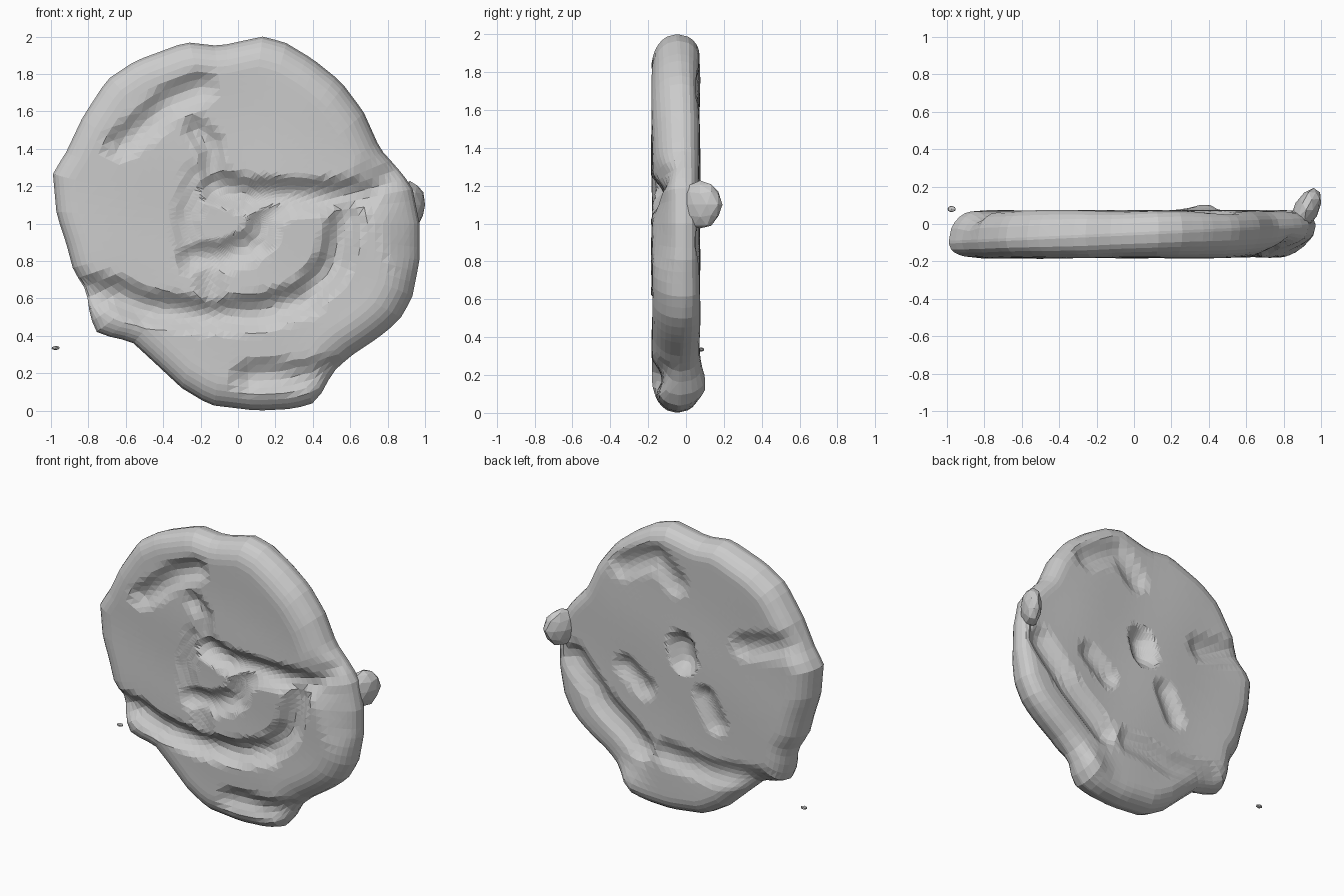
import bpy, bmesh, math, random
from mathutils import Vector, Matrix
from mathutils.geometry import intersect_point_line

if "Cube" in bpy.data.objects:
    bpy.data.objects.remove(bpy.data.objects["Cube"])

random.seed(3)
SEGS = 96

# Irregular silhouette (x, z), clockwise from the top
OUTLINE = [(.13, 2), (.25, 1.97), (.4, 1.88), (.55, 1.76), (.67, 1.6), (.76, 1.4), (.85, 1.3),
           (.93, 1.2), (.97, 1), (.97, .8), (.93, .6), (.86, .48), (.75, .39), (.6, .29),
           (.5, .2), (.46, .11), (.4, .04), (.3, .01), (.1, 0), (-.15, .03), (-.3, .12),
           (-.45, .26), (-.57, .37), (-.75, .41), (-.79, .5), (-.81, .64), (-.88, .75),
           (-.92, .9), (-.97, 1.05), (-.99, 1.27), (-.92, 1.38), (-.83, 1.57), (-.7, 1.77),
           (-.55, 1.87), (-.28, 1.97), (-.1, 1.95)]

# Pressed grooves: (depth, half width, path of x, z)
FRONT = [
    (.05, .10, [(-.62, 1.43), (-.48, 1.54), (-.36, 1.66), (-.2, 1.73)]),
    (.07, .11, [(-.88, .63), (-.65, .62), (-.5, .55), (-.2, .51), (.1, .52), (.36, .6), (.52, .8), (.58, 1.05)]),
    (.07, .11, [(.84, 1.27), (.7, 1.16), (.5, 1.14), (.25, 1.15), (.05, 1.15), (-.12, 1.2)]),
    (.04, .08, [(-.14, 1.28), (-.14, 1.42), (-.22, 1.5)]),
    (.05, .10, [(.42, 1.13), (.25, 1.12), (.16, 1.04), (.1, .9), (-.08, .82), (-.24, .82)]),
    (.02, .08, [(-.26, .84), (-.28, 1.02), (-.22, 1.25)]),
    (.05, .10, [(.06, .18), (.14, .19), (.3, .18), (.5, .2)]),
    (.05, .2, [(.78, 1.2), (.9, 1.1), (.96, .9)]),
    (.03, .09, [(-.16, .8), (-.14, .6)]),
]
BACK = [
    (.08, .12, [(-.01, 1.2), (-.03, 1.12)]),
    (.04, .11, [(.45, 1.65), (.32, 1.72), (.18, 1.78), (.04, 1.64)]),
    (.04, .11, [(-.5, 1.33), (-.6, 1.36), (-.95, 1.45)]),
    (.06, .12, [(.82, .9), (.6, .65), (.3, .42)]),
    (.04, .10, [(.42, .95), (.28, .84)]),
    (.04, .10, [(-.2, .9), (-.28, .74)]),
    (.04, .11, [(.1, .42), (-.25, .38), (-.62, .42)]),
]


def to_object(name, bm):
    bmesh.ops.recalc_face_normals(bm, faces=bm.faces[:])
    mesh = bpy.data.meshes.new(name)
    bm.to_mesh(mesh)
    bm.free()
    obj = bpy.data.objects.new(name, mesh)
    bpy.context.collection.objects.link(obj)
    return obj


def groove(grooves, x, z):
    """Deepest groove pressed at this point, with soft shoulders."""
    p, deepest = Vector((x, z)), 0
    for depth, width, path in grooves:
        for a, b in zip(path, path[1:]):
            q, t = intersect_point_line(p, a, b)
            t = max(0, min(1, t))
            d = (p - Vector(a).lerp(Vector(b), t)).length
            if d < width:
                deepest = max(deepest, depth * (1 - (d / width) ** 2) ** 1.5)
    return deepest


def radius(angle):
    """Distance from the disc centre to the silhouette."""
    ray = Vector((math.sin(angle), math.cos(angle)))
    pts = [Vector((x, z - 1)) for x, z in OUTLINE]
    for a, b in zip(pts, pts[1:] + pts[:1]):
        ca, cb = ray.x * a.y - ray.y * a.x, ray.x * b.y - ray.y * b.x
        if ca * cb <= 0 and ca != cb and (a + b).dot(ray) > 0:
            return a.lerp(b, ca / (ca - cb)).dot(ray)
    return .97


def bulge(edge, width):
    return math.sqrt(max(0, 1 - (1 - min(edge / width, 1)) ** 2))


def ripple(x, z):
    return .006 * math.sin(5 * x + 3 * z) * math.cos(6 * z - 2 * x)


def front_y(x, z, edge):
    b = bulge(edge, .16 + .05 * x)
    rim = -.06 + .045 * x
    return rim + (-.18 - rim + groove(FRONT, x, z) + ripple(x, z)) * b


def back_y(x, z, edge):
    b = bulge(edge, .12 - .03 * x)
    rim = -.045 + .045 * x
    foot = .04 * math.exp(-((x - .4) ** 2 + (z - .14) ** 2) / .012)
    return rim + (.07 - rim + foot - groove(BACK, x, z) + ripple(z, x)) * b


# Coiled bun disc: concentric rings, denser at the rounded rim
bm = bmesh.new()
radii = [radius(2 * math.pi * i / SEGS) for i in range(SEGS)]
steps = [i * .042 for i in range(1, 21)] + [.88, .915, .945, .97, .988, 1]


def add_ring(k, depth):
    ring = []
    for i, r in enumerate(radii):
        a = 2 * math.pi * i / SEGS
        x, z = math.sin(a) * r * k, 1 + math.cos(a) * r * k
        ring.append(bm.verts.new((x, depth(x, z, (1 - k) * r), z)))
    return ring


rings = [add_ring(k, front_y) for k in steps] + [add_ring(k, back_y) for k in reversed(steps)]
for lo, hi in zip(rings, rings[1:]):
    for i in range(SEGS):
        j = (i + 1) % SEGS
        bm.faces.new((lo[i], lo[j], hi[j], hi[i]))
for ring, depth in ((rings[0], front_y), (rings[-1], back_y)):
    centre = bm.verts.new((0, depth(0, 1, 1), 1))
    for i in range(SEGS):
        bm.faces.new((centre, ring[i], ring[(i + 1) % SEGS]))
bmesh.ops.triangulate(bm, faces=bm.faces[:])
to_object("coiled_bun", bm)

# Lump of dough on the right edge, leaning backwards
bm = bmesh.new()
bmesh.ops.create_icosphere(bm, subdivisions=2, radius=1)
for v in bm.verts:
    v.co *= random.uniform(.94, 1.03)
    v.co = Vector((.92 + .072 * v.co.x + .04 * v.co.y, .075 + .115 * v.co.y,
                   1.1 + .13 * v.co.z))
to_object("edge_lump", bm)

# Loose crumb beside the lower left edge
bm = bmesh.new()
bmesh.ops.create_icosphere(bm, subdivisions=1, radius=1,
                           matrix=Matrix.Translation((-.975, .08, .335)) @ Matrix.Diagonal((.025, .018, .012, 1)))
to_object("crumb", bm)
